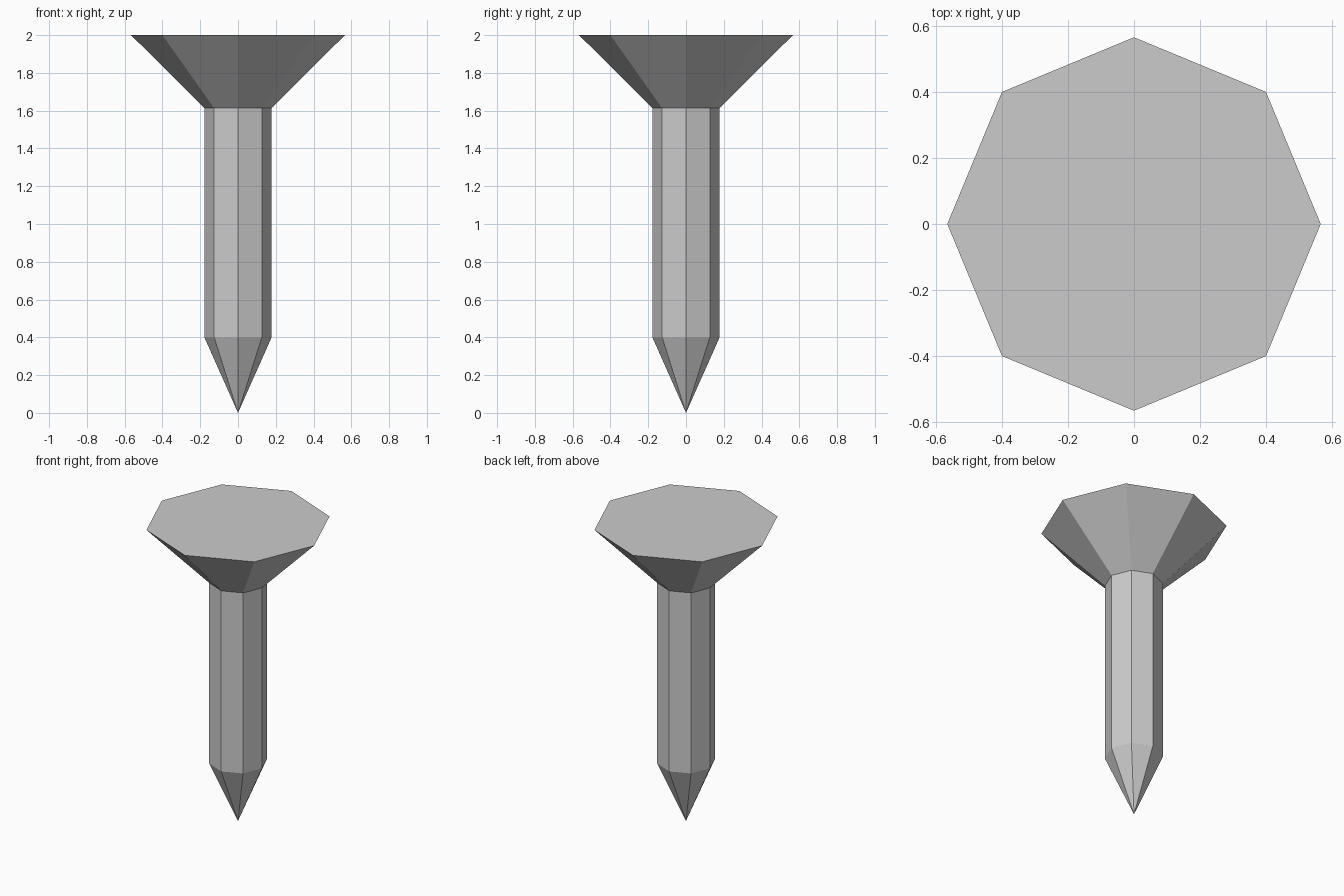
import bpy, bmesh
from math import cos, sin, pi

if "Cube" in bpy.data.objects:
    bpy.data.objects.remove(bpy.data.objects["Cube"])

SIDES = 8
# (radius, height) of each octagonal ring: point shoulder, neck, head rim
PROFILE = [(0.178, 0.40), (0.178, 1.613), (0.566, 2.0)]

bm = bmesh.new()
rings = [[bm.verts.new((r * cos(2 * pi * i / SIDES), r * sin(2 * pi * i / SIDES), z))
          for i in range(SIDES)] for r, z in PROFILE]
tip = bm.verts.new((0, 0, 0))

for i in range(SIDES):
    j = (i + 1) % SIDES
    # Pointed end
    bm.faces.new((tip, rings[0][j], rings[0][i]))
    # Shaft and flared head
    for low, high in zip(rings, rings[1:]):
        bm.faces.new((low[i], low[j], high[j], high[i]))

# Flat top of the head
bm.faces.new(rings[-1])
bmesh.ops.recalc_face_normals(bm, faces=bm.faces)

mesh = bpy.data.meshes.new("nail")
bm.to_mesh(mesh)
bm.free()
bpy.context.collection.objects.link(bpy.data.objects.new("nail", mesh))
